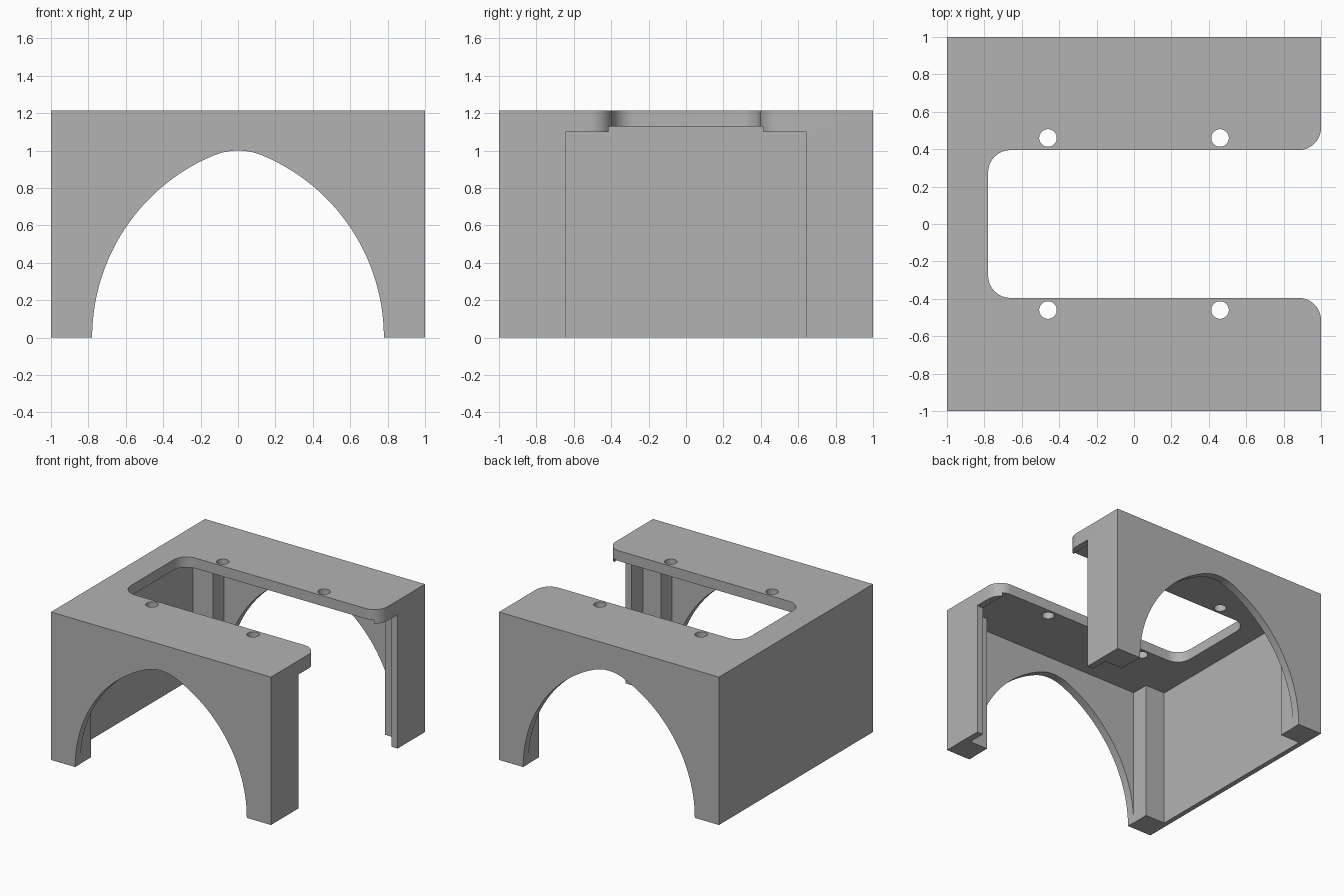
import bpy, bmesh, math
from mathutils import Vector

if "Cube" in bpy.data.objects:
    bpy.data.objects.remove(bpy.data.objects["Cube"], do_unlink=True)

H = 1.215        # overall height
ROOF = 1.13      # underside of the top plate
FOOT = 0.78      # half span of the arches

grey = bpy.data.materials.new("plain grey")
grey.use_nodes = True
colour = (0.45, 0.45, 0.45, 1)
grey.diffuse_color = colour
grey.node_tree.nodes["Principled BSDF"].inputs["Base Color"].default_value = colour


def prism(name, points, depth):
    """Extrude a closed loop of 3D points along a vector."""
    bm = bmesh.new()
    face = bm.faces.new([bm.verts.new(p) for p in points])
    new = bmesh.ops.extrude_face_region(bm, geom=[face])["geom"]
    moved = [v for v in new if isinstance(v, bmesh.types.BMVert)]
    bmesh.ops.translate(bm, verts=moved, vec=Vector(depth))
    bmesh.ops.recalc_face_normals(bm, faces=bm.faces)
    mesh = bpy.data.meshes.new(name)
    bm.to_mesh(mesh)
    bm.free()
    mesh.materials.append(grey)
    obj = bpy.data.objects.new(name, mesh)
    bpy.context.scene.collection.objects.link(obj)
    return obj


def box(name, x0, x1, y, z0, z1):
    loop = [(x0, -y, z0), (x1, -y, z0), (x1, y, z0), (x0, y, z0)]
    return prism(name, loop, (0, 0, z1 - z0))


def arc(cx, cy, r, start, end, steps=12):
    angles = [math.radians(start + (end - start) * i / steps) for i in range(steps + 1)]
    return [(cx + r * math.cos(a), cy + r * math.sin(a)) for a in angles]


# Solid housing block
housing = box("housing", -1, 1, 1, 0, H)

# Hollow interior, thinned side panels and open end
cutters = [
    box("cavity_cutter", -0.96, 0.945, 0.79, -0.1, ROOF),
    box("panel_cutter", -FOOT - 0.002, FOOT + 0.002, 0.935, -0.1, ROOF),
    box("end_opening_cutter", 0.9, 1.1, 0.645, -0.1, 1.1),
]

# Pointed arch with a rounded crown, through front and back
R, r = 1.055, 0.34
offset = R - FOOT
lean = math.degrees(math.atan2(1 - r, offset))
half = arc(-offset, 0, R, 0, lean, 28) + arc(0, 1 - r, r, lean, 90, 8)[1:]
half = [(FOOT, -0.1)] + half
outline = half + [(-x, z) for x, z in reversed(half[:-1])]
cutters.append(prism("arch_cutter", [(x, -1.1, z) for x, z in outline], (0, 2.2, 0)))

# Slot in the top plate: rounded inside corners, flared at the open end
w, c = 0.395, 0.12
side = [(1.1, w + c), (1, w + c)]
side += arc(1 - c, w + c, c, 0, -90)[1:]
side += arc(-FOOT + c, w - c, c, 90, 180)
outline = side + [(x, -y) for x, y in reversed(side)]
cutters.append(prism("slot_cutter", [(x, y, 1.05) for x, y in outline], (0, 0, 0.3)))

# Four screw holes beside the slot
for sx in (-1, 1):
    for sy in (-1, 1):
        ring = arc(0.46 * sx, 0.46 * sy, 0.047, 0, 360, 32)[:-1]
        cutters.append(prism("hole_cutter", [(x, y, 1.05) for x, y in ring], (0, 0, 0.3)))

# Carve the housing, then discard the cutters
for cutter in cutters:
    cutter.hide_render = True
    mod = housing.modifiers.new(cutter.name, "BOOLEAN")
    mod.operation = "DIFFERENCE"
    mod.solver = "EXACT"
    mod.object = cutter
graph = bpy.context.evaluated_depsgraph_get()
carved = bpy.data.meshes.new_from_object(housing.evaluated_get(graph))
housing.modifiers.clear()
housing.data = carved
for cutter in cutters:
    bpy.data.objects.remove(cutter, do_unlink=True)

# Smooth the curved walls, keep the edges crisp
bpy.ops.object.select_all(action="DESELECT")
housing.select_set(True)
bpy.context.view_layer.objects.active = housing
bpy.ops.object.shade_smooth_by_angle(angle=math.radians(30))
